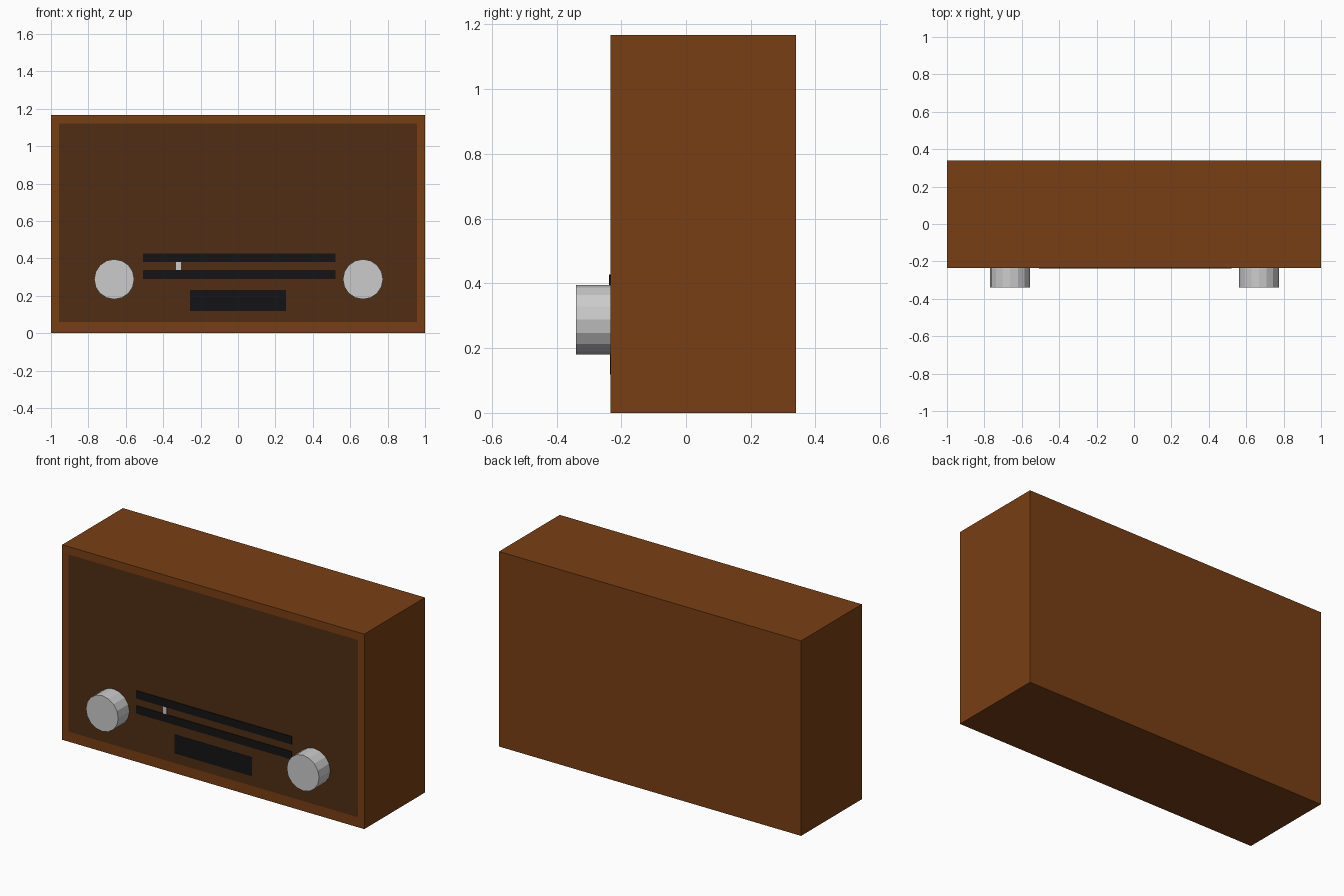
import bpy, bmesh, math

if "Cube" in bpy.data.objects:
    bpy.data.objects.remove(bpy.data.objects["Cube"])

FRONT = -0.234


def material(name, rgb):
    m = bpy.data.materials.new(name)
    m.diffuse_color = (*rgb, 1)
    m.use_nodes = True
    m.node_tree.nodes["Principled BSDF"].inputs["Base Color"].default_value = m.diffuse_color
    return m


wood = material("wood", (0.19, 0.049, 0.007))
cloth = material("grille_cloth", (0.08, 0.026, 0.007))
black = material("black", (0.007, 0.007, 0.008))


def box(name, x, y, z, mat=None):
    """Box from (min, max) ranges on each axis."""
    mid = [(a + b) / 2 for a, b in (x, y, z)]
    bpy.ops.mesh.primitive_cube_add(size=1, location=mid)
    ob = bpy.context.object
    ob.name = name
    ob.scale = [b - a for a, b in (x, y, z)]
    bpy.ops.object.transform_apply(location=True, rotation=False, scale=True)
    if mat:
        ob.data.materials.append(mat)
    return ob


# Wooden cabinet, with the front face inset to form the frame and grille panel
cabinet = box("cabinet", (-1, 1), (FRONT, 0.34), (0, 1.167), wood)
cabinet.data.materials.append(cloth)
bm = bmesh.new()
bm.from_mesh(cabinet.data)
bm.normal_update()
front = min(bm.faces, key=lambda f: f.normal.y)
bmesh.ops.inset_region(bm, faces=[front], thickness=0.06)
front.material_index = 1
for v in front.verts:
    v.co.z = 0.06 if v.co.z < 0.5 else 1.12
bm.to_mesh(cabinet.data)
bm.free()

# Tuning dial: two dark rails with a small pointer between them
for name, z in (("upper_dial_rail", (0.38, 0.427)), ("lower_dial_rail", (0.29, 0.337))):
    box(name, (-0.508, 0.522), (FRONT - 0.004, FRONT + 0.01), z, black)
box("dial_pointer", (-0.332, -0.306), (FRONT - 0.003, FRONT + 0.01), (0.337, 0.38))

# Dark display plate under the dial
box("display_plate", (-0.257, 0.257), (FRONT - 0.0015, FRONT + 0.01), (0.118, 0.231), black)

# Sixteen-sided control knobs
for name, x in (("left_knob", -0.662), ("right_knob", 0.668)):
    bpy.ops.mesh.primitive_cylinder_add(
        vertices=16, radius=0.107, depth=0.116,
        location=(x, -0.282, 0.288), rotation=(math.pi / 2, 0, 0))
    bpy.context.object.name = name
